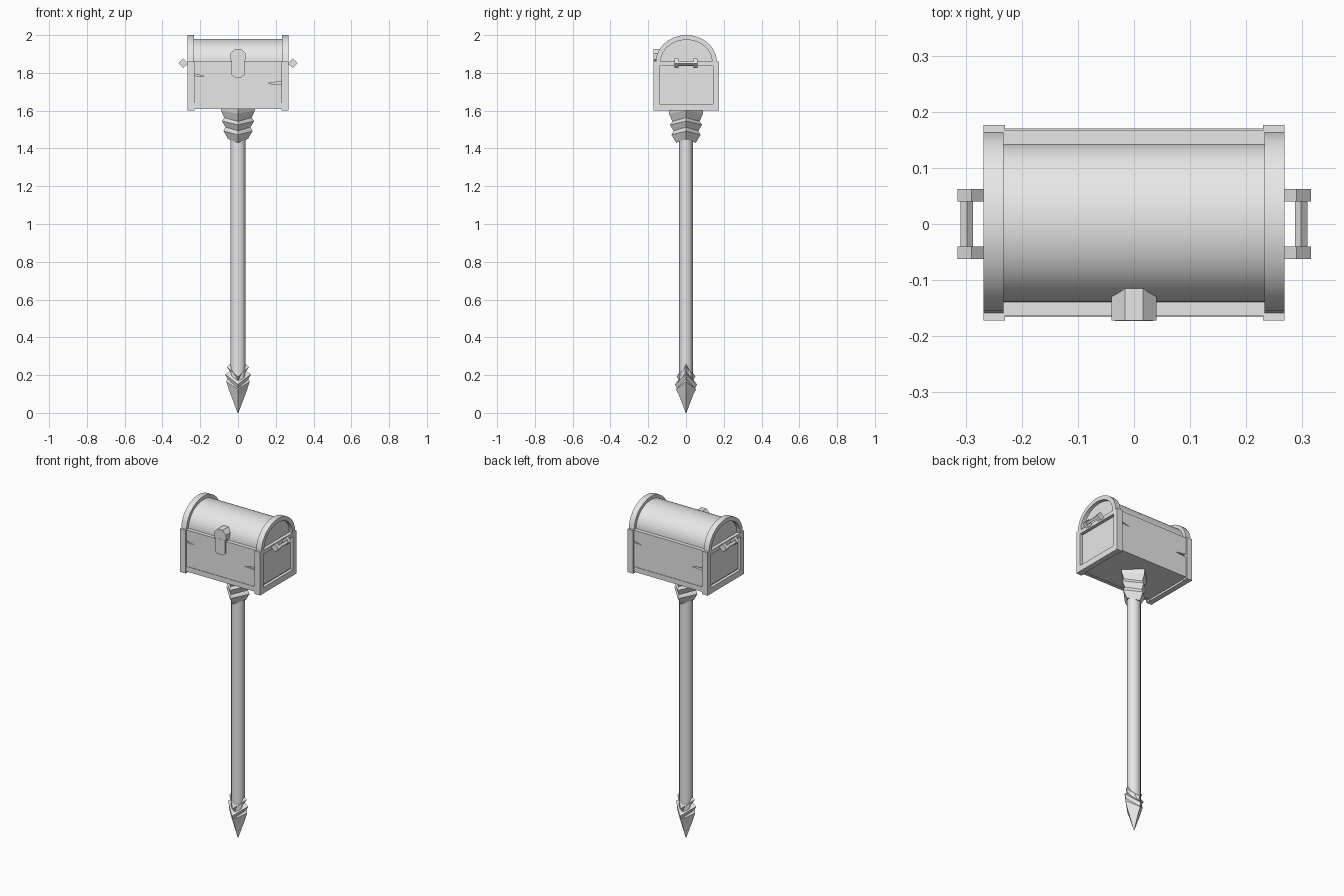
import bpy, bmesh, math
from math import sin, cos, pi

if "Cube" in bpy.data.objects:
    bpy.data.objects.remove(bpy.data.objects["Cube"], do_unlink=True)

grey = bpy.data.materials.new("plain grey")
grey.use_nodes = True
grey.diffuse_color = (0.8, 0.8, 0.8, 1)
grey.node_tree.nodes["Principled BSDF"].inputs["Base Color"].default_value = (0.8, 0.8, 0.8, 1)


def finish(name, bm, smooth=False):
    bmesh.ops.recalc_face_normals(bm, faces=bm.faces)
    mesh = bpy.data.meshes.new(name)
    bm.to_mesh(mesh)
    bm.free()
    mesh.materials.append(grey)
    ob = bpy.data.objects.new(name, mesh)
    bpy.context.collection.objects.link(ob)
    if smooth:
        bpy.ops.object.select_all(action='DESELECT')
        ob.select_set(True)
        bpy.context.view_layer.objects.active = ob
        bpy.ops.object.shade_smooth_by_angle(angle=math.radians(35))
    return ob


def loft(name, rings, smooth=False):
    """Skin closed rings of points and cap both ends."""
    bm = bmesh.new()
    loops = [[bm.verts.new(p) for p in ring] for ring in rings]
    for a, b in zip(loops, loops[1:]):
        for i in range(len(a)):
            j = (i + 1) % len(a)
            bm.faces.new((a[i], a[j], b[j], b[i]))
    bm.faces.new(loops[0])
    bm.faces.new(loops[-1])
    return finish(name, bm, smooth)


def prism(name, pts, axis, a, b, smooth=False):
    """Extrude a flat outline along an axis from a to b."""
    def place(p, t):
        q = list(p)
        q.insert("xyz".index(axis), t)
        return q
    return loft(name, [[place(p, t) for p in pts] for t in (a, b)], smooth)


def box(name, x0, x1, y0, y1, z0, z1):
    return prism(name, [(x0, y0), (x1, y0), (x1, y1), (x0, y1)], "z", z0, z1)


def arc(half, height, n=14):
    """Half ellipse over the rim of the box."""
    return [(YC + half * cos(pi * i / n), RIM + height * sin(pi * i / n)) for i in range(n + 1)]


YC, RIM = 0.002, 1.86
FRONT, BACK = -0.166, 0.170

# Box body, cut by wood cracks on the front and back
body = box("box_body", -0.25, 0.25, FRONT + 0.003, BACK - 0.003, 1.612, RIM)
cracks = {"left_crack": [(-0.235, 1.796), (-0.235, 1.786), (-0.175, 1.781)],
          "right_crack": [(0.235, 1.756), (0.235, 1.738), (0.155, 1.744)]}
for side, wall in ((1, FRONT), (-1, BACK)):
    for name, pts in cracks.items():
        cutter = prism(name + "_cutter", [(x * side, z) for x, z in pts], "y", wall - 0.02, wall + 0.012)
        cutter.hide_render = True
        cutter.hide_set(True)
        cut = body.modifiers.new(name, 'BOOLEAN')
        cut.operation = 'DIFFERENCE'
        cut.solver = 'EXACT'
        cut.object = cutter

# Bottom rails along the front and back
box("front_bottom_rail", -0.24, 0.24, FRONT, FRONT + 0.02, 1.61, 1.64)
box("back_bottom_rail", -0.24, 0.24, BACK - 0.02, BACK, 1.61, 1.64)

# Rounded lid
prism("lid", arc(0.141, 0.12, 24), "x", -0.247, 0.247, True)

for s, side in ((1, "left"), (-1, "right")):
    # End frame: two posts and two rails round a sunken panel
    for label, y0, y1 in (("front", -0.172, -0.139), ("back", 0.143, 0.176)):
        box(f"{side}_{label}_post", s * 0.23, s * 0.268, y0, y1, 1.6, RIM)
    box(f"{side}_end_bottom_rail", s * 0.235, s * 0.268, -0.139, 0.143, 1.6, 1.636)
    box(f"{side}_end_top_rail", s * 0.235, s * 0.268, -0.139, 0.143, 1.836, RIM)
    box(f"{side}_end_trim", s * 0.24, s * 0.256, -0.132, 0.136, 1.643, 1.83)

    # Arched rib at the lid end
    prism(f"{side}_lid_rib", arc(0.161, 0.14) + arc(0.136, 0.115)[::-1],
          "x", s * 0.233, s * 0.268, True)

    # Handle: two diamond brackets joined by a bar
    for t, label in ((-1, "front"), (1, "back")):
        diamond = [(s * x, z) for x, z in ((0.264, 1.85), (0.29, 1.876), (0.315, 1.85), (0.29, 1.825))]
        prism(f"{side}_{label}_handle_bracket", diamond, "y", t * 0.04, t * 0.062)
    bar = [(s * (0.298 + 0.011 * cos(k * pi / 2)), 1.85 + 0.011 * sin(k * pi / 2)) for k in range(4)]
    prism(f"{side}_handle_bar", bar, "y", -0.045, 0.045)

# Latch: octagonal plate with a hanging tab
plate = [(0.043 * cos(pi * (k + 0.5) / 4), 1.887 + 0.043 * sin(pi * (k + 0.5) / 4)) for k in range(8)]
prism("latch_plate", plate, "y", -0.172, -0.115)
tab = [(-0.034, 1.87), (-0.034, 1.79), (-0.018, 1.776), (0.018, 1.776), (0.034, 1.79), (0.034, 1.87)]
prism("latch_tab", tab, "y", -0.173, -0.145)

# Round post
loft("post", [[(0.04 * cos(2 * pi * k / 12), 0.036 * sin(2 * pi * k / 12), z) for k in range(12)]
              for z in (0.17, 1.5)], True)


def diamond_stack(name, profile, depth):
    """Four-sided tiers whose side corners sit higher than front and back ones."""
    rings = []
    for r, z, lift in profile:
        rings.append([(r, 0, z + lift), (0, r * depth, z - lift),
                      (-r, 0, z + lift), (0, -r * depth, z - lift)])
    return loft(name, rings)


# Tiered capital under the box
diamond_stack("capital", [(0.092, 1.613, 0), (0.09, 1.592, 0.008), (0.072, 1.553, 0.01),
                          (0.085, 1.535, 0.01), (0.066, 1.503, 0.01), (0.077, 1.482, 0.01),
                          (0.052, 1.44, 0.01)], 1.0)

# Chevron collar and ground spike
diamond_stack("ground_spike", [(0.04, 0.235, 0.024), (0.058, 0.218, 0.025), (0.043, 0.195, 0.025),
                               (0.068, 0.178, 0.027), (0.056, 0.155, 0.025), (0.062, 0.145, 0.02),
                               (0.045, 0.105, 0.008), (0.002, 0.0, 0)], 0.86)
